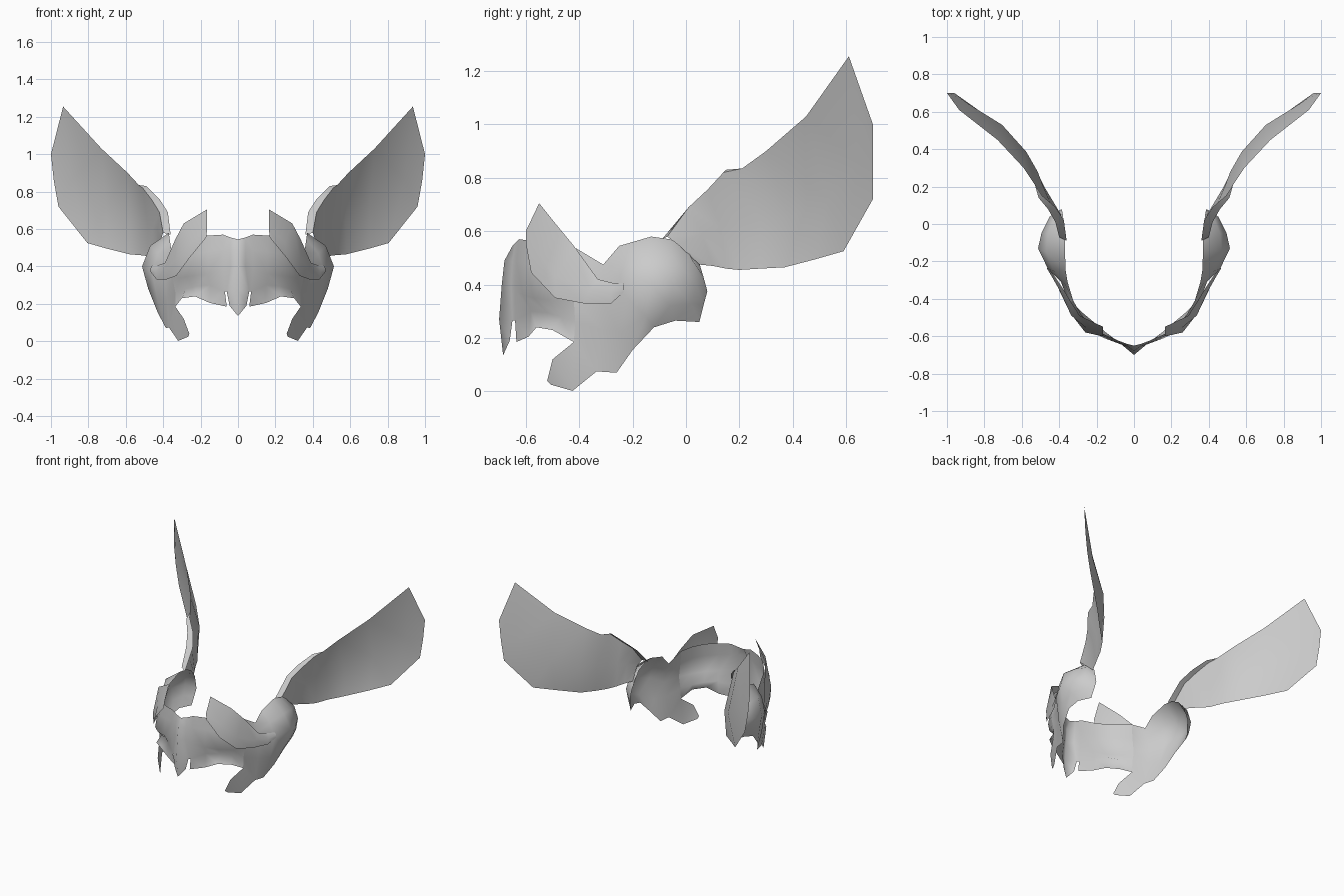
import bpy, bmesh

grey = bpy.data.materials.new("light grey")
grey.diffuse_color = (0.6, 0.6, 0.6, 1)


def sheet(name, columns, skip=(), extra=()):
    """Skin columns of points with quads, add extra polygons, mirror in x."""
    bm = bmesh.new()
    grid = [[bm.verts.new(p) for p in col] for col in columns]
    for i in range(len(grid) - 1):
        for j in range(len(grid[i]) - 1):
            if (i, j) not in skip:
                bm.faces.new((grid[i][j], grid[i][j + 1], grid[i + 1][j + 1], grid[i + 1][j]))
    for poly in extra:
        bm.faces.new([bm.verts.new(p) for p in poly])
    bmesh.ops.remove_doubles(bm, verts=bm.verts, dist=0.0005)
    bmesh.ops.delete(bm, geom=[v for v in bm.verts if not v.link_faces], context='VERTS')
    bmesh.ops.recalc_face_normals(bm, faces=bm.faces)
    # open sheets: turn the faces to the outside of the helmet
    if sum(f.normal.x * f.calc_area() for f in bm.faces) < 0:
        bmesh.ops.reverse_faces(bm, faces=bm.faces)
    me = bpy.data.meshes.new(name)
    bm.to_mesh(me)
    bm.free()
    me.materials.append(grey)
    ob = bpy.data.objects.new(name, me)
    bpy.context.collection.objects.link(ob)
    mirror = ob.modifiers.new("mirror", 'MIRROR')
    mirror.use_clip = True
    bpy.ops.object.select_all(action='DESELECT')
    ob.select_set(True)
    bpy.context.view_layer.objects.active = ob
    bpy.ops.object.shade_smooth_by_angle(angle=1.1)
    return ob


# Brow mask: columns from the nose ridge outwards, each from top to bottom
temple = [(.325, -.41, .535), (.335, -.415, .44), (.35, -.42, .34), (.335, -.415, .26), (.335, -.42, .185)]
mask = [
    [(0, -.65, .545), (0, -.68, .49), (0, -.69, .40), (0, -.70, .27), (0, -.685, .135)],
    [(.04, -.64, .555), (.04, -.65, .49), (.04, -.655, .40), (.06, -.65, .265), (.045, -.66, .19)],
    [(.08, -.625, .57), (.08, -.635, .49), (.08, -.64, .38), (.07, -.64, .265), (.06, -.635, .185)],
    [(.16, -.59, .565), (.16, -.60, .48), (.16, -.61, .36), (.15, -.58, .30), (.15, -.59, .205)],
    [(.23, -.545, .56), (.235, -.555, .47), (.24, -.57, .35), (.22, -.52, .295), (.23, -.56, .24)],
    [(.285, -.48, .55), (.295, -.49, .46), (.31, -.50, .34), (.28, -.47, .28), (.30, -.50, .23)],
    temple,
]
sheet("brow_mask", mask, skip={(1, 3)})

# Ear guard: domed side shell, with the cheek tab hanging in front
guard = [
    temple,
    [(.355, -.31, .475), (.375, -.31, .41), (.39, -.31, .33), (.38, -.315, .23), (.37, -.335, .075)],
    [(.365, -.25, .545), (.43, -.25, .47), (.46, -.24, .37), (.43, -.25, .22), (.385, -.26, .07)],
    [(.37, -.13, .58), (.47, -.15, .51), (.513, -.13, .40), (.48, -.15, .28), (.43, -.20, .155)],
    [(.37, -.06, .57), (.46, -.05, .50), (.495, -.05, .40), (.475, -.06, .32), (.45, -.12, .24)],
    [(.375, 0, .54), (.43, .025, .49), (.45, .04, .40), (.45, .02, .33), (.44, -.04, .265)],
    [(.38, .05, .48), (.383, .065, .43), (.387, .08, .375), (.395, .065, .32), (.405, .05, .26)],
]
cheek = [
    [(.335, -.42, .185), (.29, -.50, .12), (.32, -.425, .002), (.37, -.335, .075)],
    [(.29, -.50, .12), (.26, -.52, .04), (.265, -.505, .025), (.32, -.425, .002)],
]
sheet("ear_guard", guard, extra=cheek)

# Brow fin: pointed plate lying over the mask, columns from the tip backwards
fin = [
    [(.165, -.55, .705), (.165, -.60, .60), (.17, -.60, .555)],
    [(.29, -.49, .63), (.25, -.56, .53), (.26, -.58, .445)],
    [(.335, -.42, .545), (.335, -.49, .43), (.33, -.49, .35)],
    [(.39, -.33, .42), (.395, -.36, .38), (.385, -.385, .33)],
    [(.43, -.27, .405), (.44, -.28, .37), (.435, -.28, .33)],
    [(.46, -.235, .405), (.467, -.235, .39), (.467, -.235, .37)],
]
sheet("brow_fin", fin)

# Wing: root columns have a folded rim, upper edge, middle and lower edge
root = [
    [(.36, -.09, .57), (.40, -.07, .58), (.41, -.03, .55), (.39, .05, .475)],
    [(.375, .02, .69), (.42, .01, .69), (.43, .06, .59), (.42, .10, .47)],
    [(.42, .09, .76), (.46, .08, .755), (.455, .13, .61), (.45, .15, .46)],
    [(.49, .15, .83), (.51, .14, .82), (.485, .20, .63), (.48, .20, .455)],
]
# Blade columns run to the tip and bow towards the inside along the middle
blade = [
    [(.53, .21, .835), (.515, .28, .64), (.52, .28, .46)],
    [(.59, .30, .90), (.575, .385, .65), (.58, .37, .465)],
    [(.73, .45, 1.03), (.705, .53, .72), (.70, .485, .495)],
    [(.935, .61, 1.255), (.89, .645, .86), (.805, .59, .525)],
    [(1, .70, 1.0), (.985, .70, .86), (.96, .70, .72)],
]
wing = root + [[col[0]] + col for col in blade]
sheet("wing", wing, skip={(i, 0) for i in range(4, 8)})
